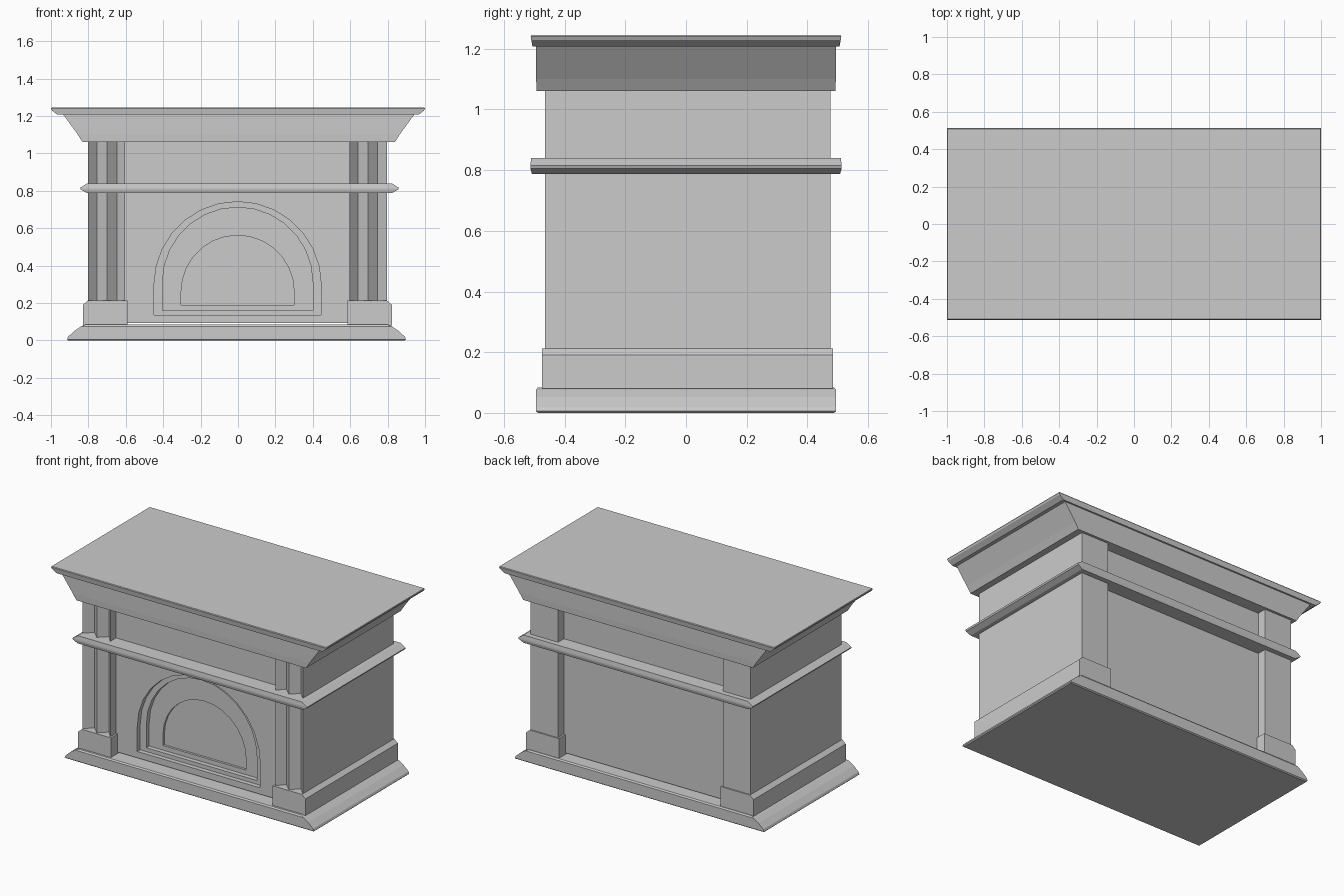
import bpy, bmesh, math

if "Cube" in bpy.data.objects:
    bpy.data.objects.remove(bpy.data.objects["Cube"])


def new_object(name, bm):
    bmesh.ops.recalc_face_normals(bm, faces=bm.faces)
    mesh = bpy.data.meshes.new(name)
    bm.to_mesh(mesh)
    bm.free()
    ob = bpy.data.objects.new(name, mesh)
    bpy.context.collection.objects.link(ob)
    return ob


def loft(name, rings):
    """Closed solid through rings of equal point count."""
    bm = bmesh.new()
    loops = [[bm.verts.new(p) for p in ring] for ring in rings]
    n = len(loops[0])
    for a, b in zip(loops, loops[1:]):
        for i in range(n):
            j = (i + 1) % n
            bm.faces.new((a[i], a[j], b[j], b[i]))
    bm.faces.new(loops[0][::-1])
    bm.faces.new(loops[-1])
    return new_object(name, bm)


def stack(name, levels):
    """Moulding from rectangles: (z, x0, x1, y0, y1) per level."""
    return loft(name, [[(x0, y0, z), (x1, y0, z), (x1, y1, z), (x0, y1, z)]
                       for z, x0, x1, y0, y1 in levels])


def moulding(name, cx, levels):
    """Centred moulding: (z, half width, half depth) per level."""
    return stack(name, [(z, cx - w, cx + w, -d, d) for z, w, d in levels])


# Horizontal mouldings
moulding("base_plinth", -0.008, [(0, 0.90, 0.488), (0.006, 0.906, 0.495), (0.02, 0.90, 0.495),
                                 (0.052, 0.865, 0.495), (0.075, 0.83, 0.495), (0.084, 0.81, 0.488)])
moulding("middle_moulding", 0.008, [(0.788, 0.815, 0.508), (0.806, 0.848, 0.513),
                                    (0.816, 0.852, 0.513), (0.840, 0.815, 0.51)])
moulding("cornice", 0.004, [(1.06, 0.835, 0.492), (1.10, 0.86, 0.494), (1.207, 0.938, 0.495)])
moulding("mantel_top", 0, [(1.207, 0.965, 0.506), (1.229, 0.995, 0.51),
                           (1.24, 1.0, 0.512), (1.245, 0.998, 0.509)])

# Side walls with two V grooves on the front, and their corner blocks
for side, s in (("left", -1), ("right", 1)):
    plan = [(0.60, -0.465), (0.645, -0.415), (0.698, -0.465), (0.75, -0.415),
            (0.80, -0.465), (0.80, 0.476), (0.60, 0.476)]
    loft(side + "_pillar", [[(s * x - 0.003, y, z) for x, y in plan] for z in (0.08, 1.065)])
    stack(side + "_pillar_block",
          [(z, s * 0.588 - 0.003, s * x - 0.003, y0, y1) for z, x, y0, y1 in
           ((0.08, 0.826, -0.475, 0.484), (0.19, 0.826, -0.475, 0.484), (0.213, 0.80, -0.475, 0.484))])

# Centre panel, recessed front and back
panel = stack("centre_panel", [(z, -0.61, 0.61, -0.405, 0.415) for z in (0.093, 1.065)])


def arch(r, z0, spring, depth):
    steps = 14
    pts = [(-r, z0), (r, z0)]
    pts += [(r * math.cos(math.pi * i / steps), spring + r * math.sin(math.pi * i / steps))
            for i in range(steps + 1)]
    return loft("arch_cutter", [[(x - 0.002, y, z) for x, z in pts] for y in (-0.6, -0.405 + depth)])


# Stepped arched firebox
for r, z0, spring, depth in ((0.447, 0.135, 0.295, 0.03), (0.402, 0.16, 0.31, 0.06),
                             (0.302, 0.19, 0.26, 0.075)):
    cutter = arch(r, z0, spring, depth)
    mod = panel.modifiers.new("arch", 'BOOLEAN')
    mod.operation = 'DIFFERENCE'
    mod.solver = 'EXACT'
    mod.object = cutter
    bpy.context.view_layer.objects.active = panel
    bpy.ops.object.modifier_apply(modifier=mod.name)
    bpy.data.objects.remove(cutter)
